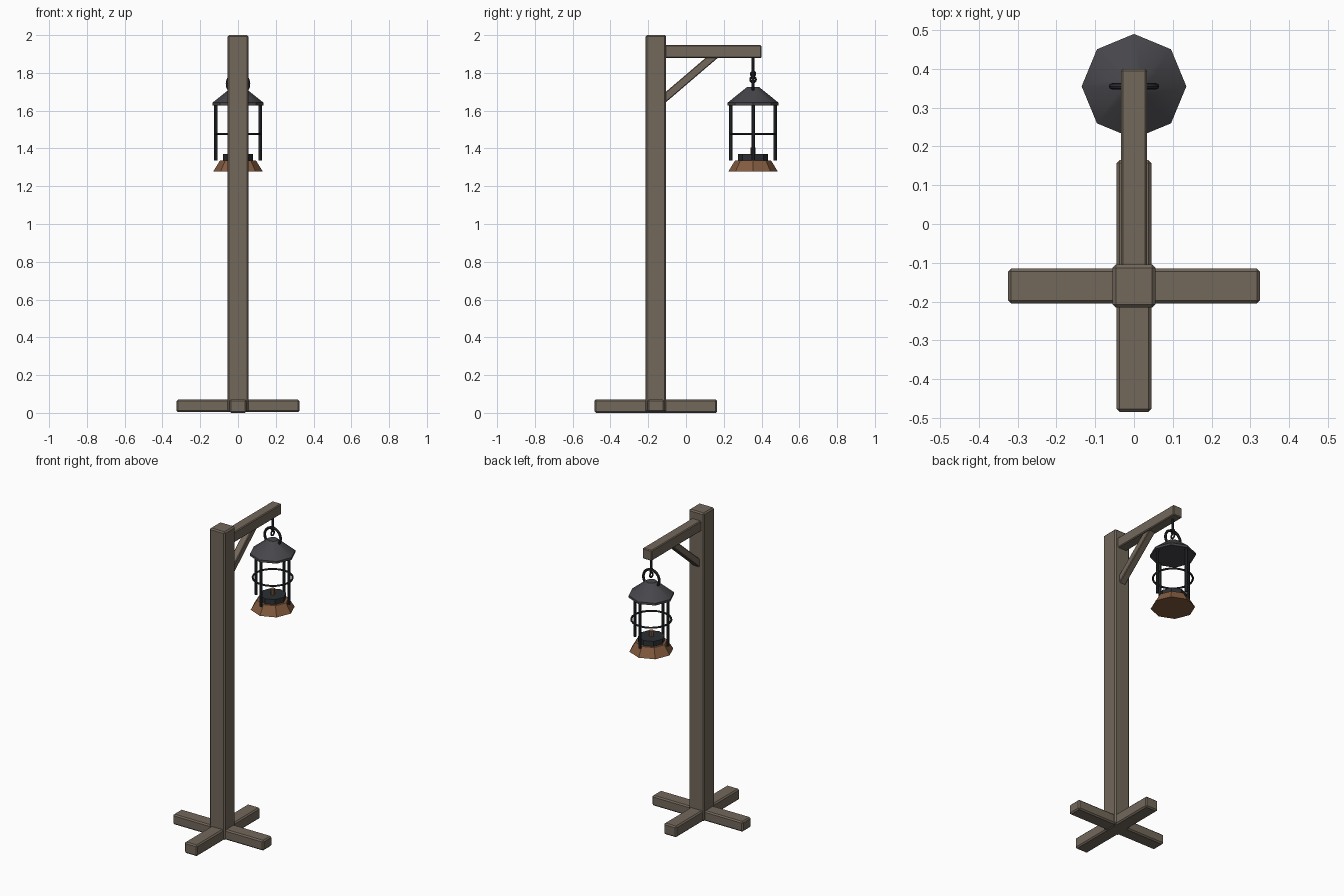
import bpy
import math
from mathutils import Vector

old = bpy.data.objects.get("Cube")
if old:
    bpy.data.objects.remove(old, do_unlink=True)


def material(name, color):
    m = bpy.data.materials.new(name)
    m.use_nodes = True
    m.diffuse_color = (*color, 1)
    m.node_tree.nodes["Principled BSDF"].inputs["Base Color"].default_value = (*color, 1)
    return m


WOOD = material("weathered wood", (0.17, 0.138, 0.105))
ROOF = material("dark grey metal", (0.062, 0.06, 0.068))
IRON = material("black iron", (0.025, 0.028, 0.032))
COPPER = material("copper brown", (0.23, 0.105, 0.05))

POST_Y = -0.16
LAMP_Y = 0.355


def finish(name, mat):
    ob = bpy.context.object
    ob.name = name
    ob.data.materials.append(mat)
    bpy.ops.object.shade_smooth_by_angle(angle=math.radians(30))
    return ob


def timber(name, center, size, tilt=0, bevel=0.008):
    """Bevelled wooden bar."""
    bpy.ops.mesh.primitive_cube_add(size=1, location=center, rotation=(tilt, 0, 0))
    ob = bpy.context.object
    ob.scale = size
    bpy.ops.object.transform_apply(location=False, rotation=False, scale=True)
    ob.data.materials.append(WOOD)
    ob.name = name
    mod = ob.modifiers.new("edges", "BEVEL")
    mod.width = bevel
    mod.segments = 1
    return ob


def frustum(name, mat, z0, z1, r0, r1, x=0, y=LAMP_Y, sides=8, turn=0):
    bpy.ops.mesh.primitive_cone_add(vertices=sides, radius1=r0, radius2=r1, depth=z1 - z0,
                                    location=(x, y, (z0 + z1) / 2), rotation=(0, 0, turn))
    return finish(name, mat)


def ring(name, z, radius, thick, rotation=(0, 0, 0), segments=24):
    bpy.ops.mesh.primitive_torus_add(major_radius=radius, minor_radius=thick, major_segments=segments,
                                     minor_segments=8, location=(0, LAMP_Y, z), rotation=rotation)
    return finish(name, IRON)


# Wooden stand
timber("post", (0, POST_Y, 1.002), (0.11, 0.11, 1.996))
timber("foot_across", (0, POST_Y, 0.037), (0.65, 0.09, 0.066))
timber("foot_along", (0, POST_Y, 0.036), (0.09, 0.65, 0.072))
timber("arm", (0, 0.135, 1.913), (0.066, 0.53, 0.068), bevel=0.005)

# Diagonal brace between post and arm
low, high = Vector((0, -0.13, 1.652)), Vector((0, 0.16, 1.9))
span = high - low
timber("brace", (low + high) / 2, (0.045, span.length, 0.042),
       math.atan2(span.z, span.y), bevel=0.004)

# Hanger
UPRIGHT = math.pi / 2
frustum("hanger_rod", IRON, 1.80, 1.89, 0.007, 0.007)
ring("hook_upper_loop", 1.795, 0.012, 0.005, (0, UPRIGHT, 0), 12)
ring("hook_lower_loop", 1.765, 0.015, 0.005, (0, UPRIGHT, 0), 12)
ring("carry_ring", 1.742, 0.057, 0.008, (UPRIGHT, 0, 0))

# Lantern roof
frustum("roof_rim", ROOF, 1.628, 1.642, 0.135, 0.135)
frustum("roof", ROOF, 1.642, 1.725, 0.135, 0.032)

# Lantern cage
for i in range(4):
    a = i * math.pi / 2
    frustum(f"cage_rod_{i + 1}", IRON, 1.335, 1.635, 0.009, 0.009,
            0.118 * math.cos(a), LAMP_Y + 0.118 * math.sin(a))
ring("cage_band", 1.477, 0.118, 0.006)

# Lantern base and wick
frustum("base", COPPER, 1.278, 1.337, 0.131, 0.095)
frustum("burner", IRON, 1.335, 1.37, 0.08, 0.08)
frustum("wick", COPPER, 1.365, 1.405, 0.014, 0.014)
